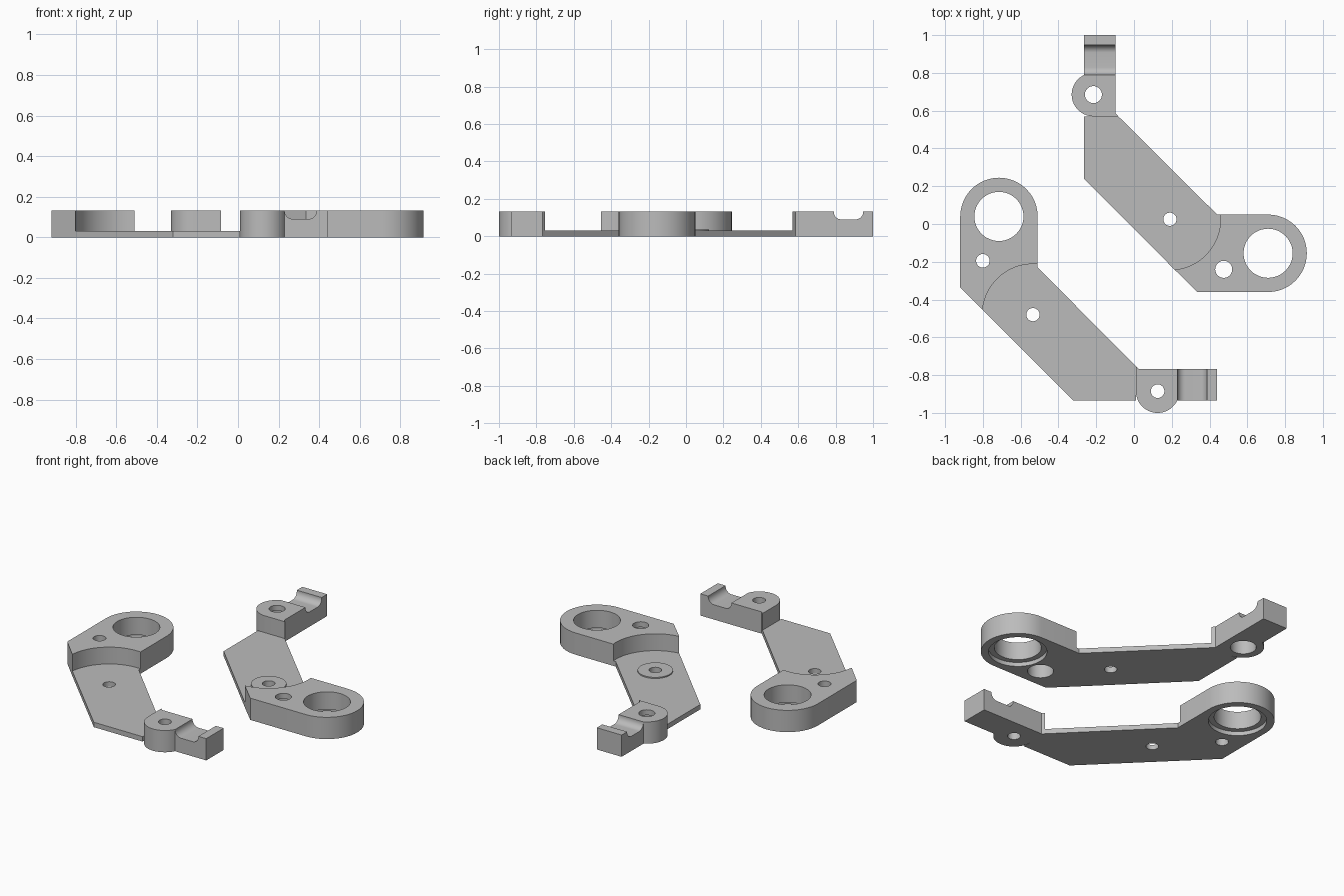
import bpy, bmesh
from math import sin, cos, radians

cube = bpy.data.objects.get("Cube")
if cube:
    bpy.data.objects.remove(cube, do_unlink=True)

THICK, THIN = 0.133, 0.03

grey = bpy.data.materials.new("plain grey")
grey.use_nodes = True
grey.diffuse_color = (0.5, 0.5, 0.5, 1)
grey.node_tree.nodes["Principled BSDF"].inputs["Base Color"].default_value = (0.5, 0.5, 0.5, 1)


def arc(c, r, a0, a1, n=24):
    angles = [radians(a0 + (a1 - a0) * i / n) for i in range(n + 1)]
    return [(c[0] + r * cos(a), c[1] + r * sin(a)) for a in angles]


def circle(c, r):
    return arc(c, r, 0, 360, 48)[:-1]


def prism(name, outline, lo, hi, place):
    """Extrude a closed outline from lo to hi; place maps (u, v, w) to the world."""
    bm = bmesh.new()
    rings = [[bm.verts.new(place(u, v, w)) for u, v in outline] for w in (lo, hi)]
    bm.faces.new(rings[0])
    bm.faces.new(rings[1])
    n = len(outline)
    for i in range(n):
        j = (i + 1) % n
        bm.faces.new((rings[0][i], rings[0][j], rings[1][j], rings[1][i]))
    bmesh.ops.recalc_face_normals(bm, faces=bm.faces)
    mesh = bpy.data.meshes.new(name)
    bm.to_mesh(mesh)
    bm.free()
    mesh.materials.append(grey)
    ob = bpy.data.objects.new(name, mesh)
    bpy.context.collection.objects.link(ob)
    return ob


def cut(ob, cutters):
    """Subtract the cutters, apply the result and shade it."""
    bpy.ops.object.select_all(action='DESELECT')
    ob.select_set(True)
    bpy.context.view_layer.objects.active = ob
    for cutter in cutters:
        mod = ob.modifiers.new("cut", 'BOOLEAN')
        mod.operation, mod.solver, mod.object = 'DIFFERENCE', 'EXACT', cutter
        bpy.ops.object.modifier_apply(modifier=mod.name)
        bpy.data.objects.remove(cutter, do_unlink=True)
    bpy.ops.object.shade_smooth_by_angle(angle=radians(30))


# Shared layout of an arm
LUG, PIVOT, BOLT, RING = (-0.215, 0.685), (0.19, 0.025), (0.475, -0.24), (0.71, -0.155)
seam = arc(PIVOT, 0.268, 5.35, -84.6)

plate_outline = [(-0.265, 0.57), (-0.265, 0.24)] + seam[::-1] + [(0.44, 0.05), (-0.083, 0.57)]
pad_outline = seam + [(0.335, -0.36)] + arc(RING, 0.205, -90, 90)
clamp_outline = ([(-0.083, 0.57), (-0.097, 0.585), (-0.097, 1.0), (-0.265, 1.0)]
                 + arc(LUG, 0.115, 115.8, 270))
notch_outline = ([(0.947, 0.2), (0.79, 0.2)] + arc((0.83, 0.13), 0.04, 180, 270, 10)
                 + arc((0.907, 0.13), 0.04, 270, 360, 10))


def build_arm(side, flat, bolt_r, recessed):
    def across(u, v, w):
        return flat(w, u, v)

    def bore(c, r, lo=-0.1, hi=0.3):
        return prism("bore", circle(c, r), lo, hi, flat)

    # Thin connecting plate
    plate = prism(side + "_plate", plate_outline, 0, THIN, flat)
    cut(plate, [bore(PIVOT, 0.035)])

    # Thick pad with the large stepped bore and a bolt hole
    pad = prism(side + "_bearing_pad", pad_outline, 0, THICK, flat)
    cutters = [bore(RING, 0.13), bore(RING, 0.162, hi=0.025), bore(BOLT, bolt_r)]
    if recessed:
        cutters.append(bore(BOLT, 0.072, hi=0.1))
    cut(pad, cutters)

    # Clamp block with side lug and rounded notch
    clamp = prism(side + "_clamp_block", clamp_outline, 0, THICK, flat)
    cutters = [prism("notch", notch_outline, -0.4, 0.05, across), bore(LUG, bolt_r)]
    if recessed:
        cutters.append(bore(LUG, 0.072, hi=0.1))
    cut(clamp, cutters)

    # Low raised washer around the plate hole
    if recessed:
        washer = prism(side + "_washer", circle(PIVOT, 0.098), THIN, THIN + 0.007, flat)
        cut(washer, [bore(PIVOT, 0.035)])


# The second arm is the first one reflected across the diagonal
build_arm("left", lambda x, y, z: (x, y, z), 0.045, True)
build_arm("right", lambda x, y, z: (y - 0.56, x - 0.67, z), 0.036, False)
